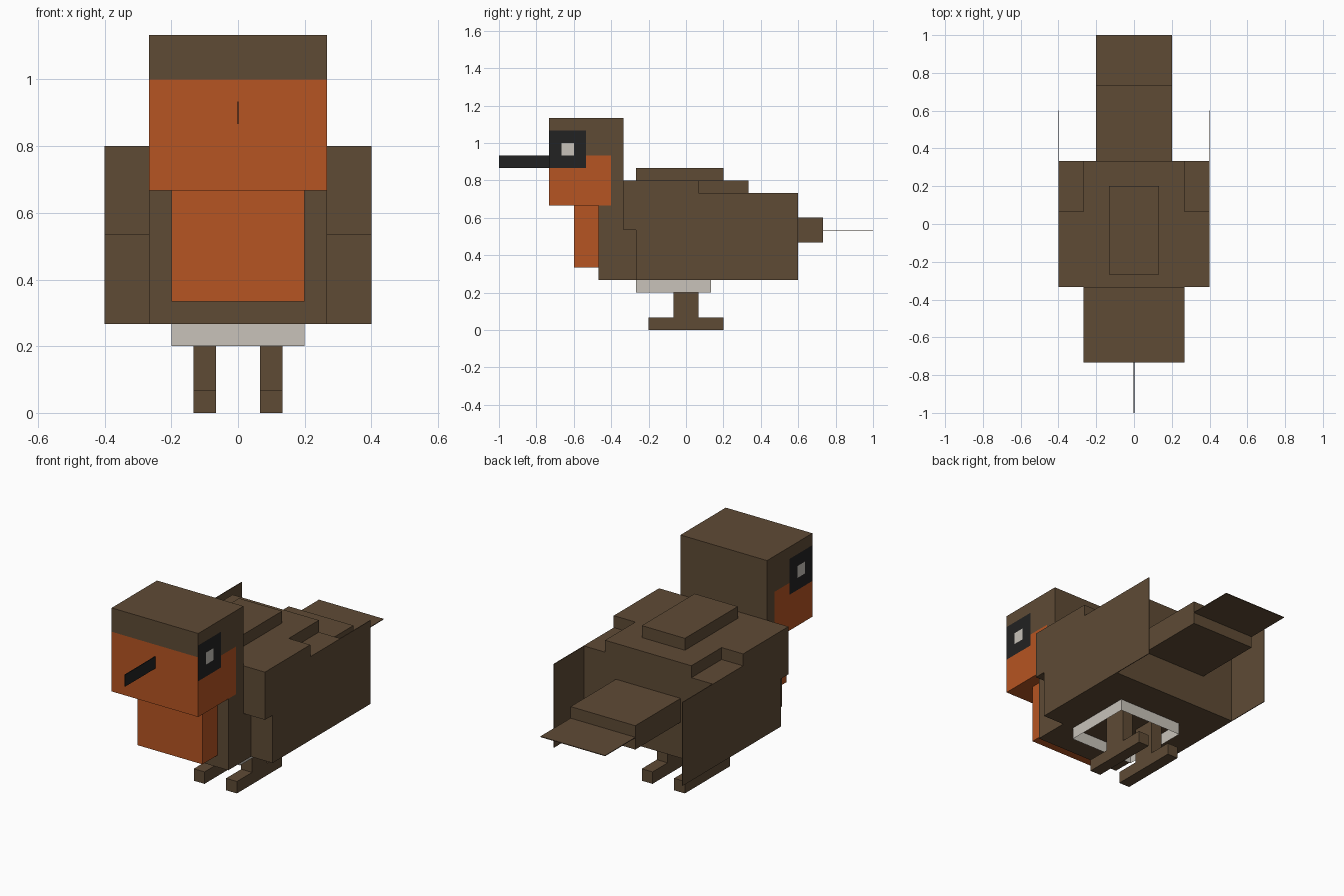
import bpy, bmesh
from mathutils import Vector

cube = bpy.data.objects.get("Cube")
if cube:
    bpy.data.objects.remove(cube, do_unlink=True)

U = 1 / 15  # block grid unit


def material(name, rgb):
    m = bpy.data.materials.new(name)
    m.use_nodes = True
    m.diffuse_color = (*rgb, 1)
    bsdf = next(n for n in m.node_tree.nodes if n.type == 'BSDF_PRINCIPLED')
    bsdf.inputs["Base Color"].default_value = (*rgb, 1)
    bsdf.inputs["Roughness"].default_value = 0.9
    return m


brown = material("brown_plumage", (0.114, 0.070, 0.036))
orange = material("orange_breast", (0.470, 0.090, 0.016))
black = material("black_beak", (0.016, 0.016, 0.016))
cream = material("cream_belly", (0.580, 0.545, 0.490))


def block(name, x, y, z, mats, cuts=(), rule=None, drop=None):
    """Box from ranges in grid units, sliced by planes, coloured by a face rule."""
    bm = bmesh.new()
    bmesh.ops.create_cube(bm, size=1)
    for v in bm.verts:
        for i, (a, b) in enumerate((x, y, z)):
            v.co[i] = (b if v.co[i] > 0 else a) * U
    if drop:
        bad = [f for f in bm.faces if drop(f.normal)]
        bmesh.ops.delete(bm, geom=bad, context='FACES_ONLY')
    for axis, value in cuts:
        normal = Vector((0, 0, 0))
        normal[axis] = 1
        bmesh.ops.bisect_plane(bm, geom=bm.verts[:] + bm.edges[:] + bm.faces[:],
                               plane_co=normal * value * U, plane_no=normal)
    bm.normal_update()
    if rule:
        for f in bm.faces:
            f.material_index = rule(f.calc_center_median() / U, f.normal)
    me = bpy.data.meshes.new(name)
    bm.to_mesh(me)
    bm.free()
    for m in mats:
        me.materials.append(m)
    ob = bpy.data.objects.new(name, me)
    bpy.context.collection.objects.link(ob)
    return ob


# Head: orange face and cheeks, dark eye patches with a pale eye
def head_colour(c, n):
    if n.z < -0.5:
        return 1
    if n.y < -0.5:
        return 1 if c.z < 15 else 0
    if abs(n.x) > 0.5:
        if -10 < c.y < -9 and 14 < c.z < 15:
            return 3
        if c.y < -8 and 13 < c.z < 16:
            return 2
        if c.y < -6 and c.z < 14:
            return 1
    return 0


block("head", (-4.015, 4.015), (-11, -5), (10, 17), [brown, orange, black, cream],
      [(1, v) for v in (-10, -9, -8, -6)] + [(2, v) for v in (13, 14, 15, 16)],
      head_colour)
block("beak", (-0.03, 0.03), (-15, -11), (13, 14), [black])

# Torso
block("body", (-4, 4), (-7, 5), (4, 12), [brown])
block("breast", (-3, 3), (-9, -7), (5, 10), [orange])
block("back_hump", (-2, 2), (-4, 3), (12, 13), [brown])
block("belly_skirt", (-3, 3), (-4, 2), (3, 4), [cream], drop=lambda n: abs(n.z) > 0.5)

# Tail
block("tail_base", (-3, 3), (5, 11), (7, 9), [brown])
block("tail_feathers", (-3, 3), (11, 15), (7.97, 8.03), [brown])

# Wings and legs, one per side
for side, s in (("left", 1), ("right", -1)):
    def span(a, b):
        return (a, b) if s > 0 else (-b, -a)
    block(side + "_wing_shoulder", span(4, 6), (-5, 1), (8, 12), [brown])
    block(side + "_wing_front", span(4, 6), (-4, 1), (4, 8), [brown])
    block(side + "_wing_rear", span(4, 6), (1, 5), (4, 11), [brown])
    block(side + "_wing_feathers", span(5.94, 6), (5, 9), (4, 11), [brown])
    block(side + "_leg", span(1, 2), (-1, 1), (1, 4), [brown])
    block(side + "_foot", span(1, 2), (-3, 3), (0, 1), [brown])
